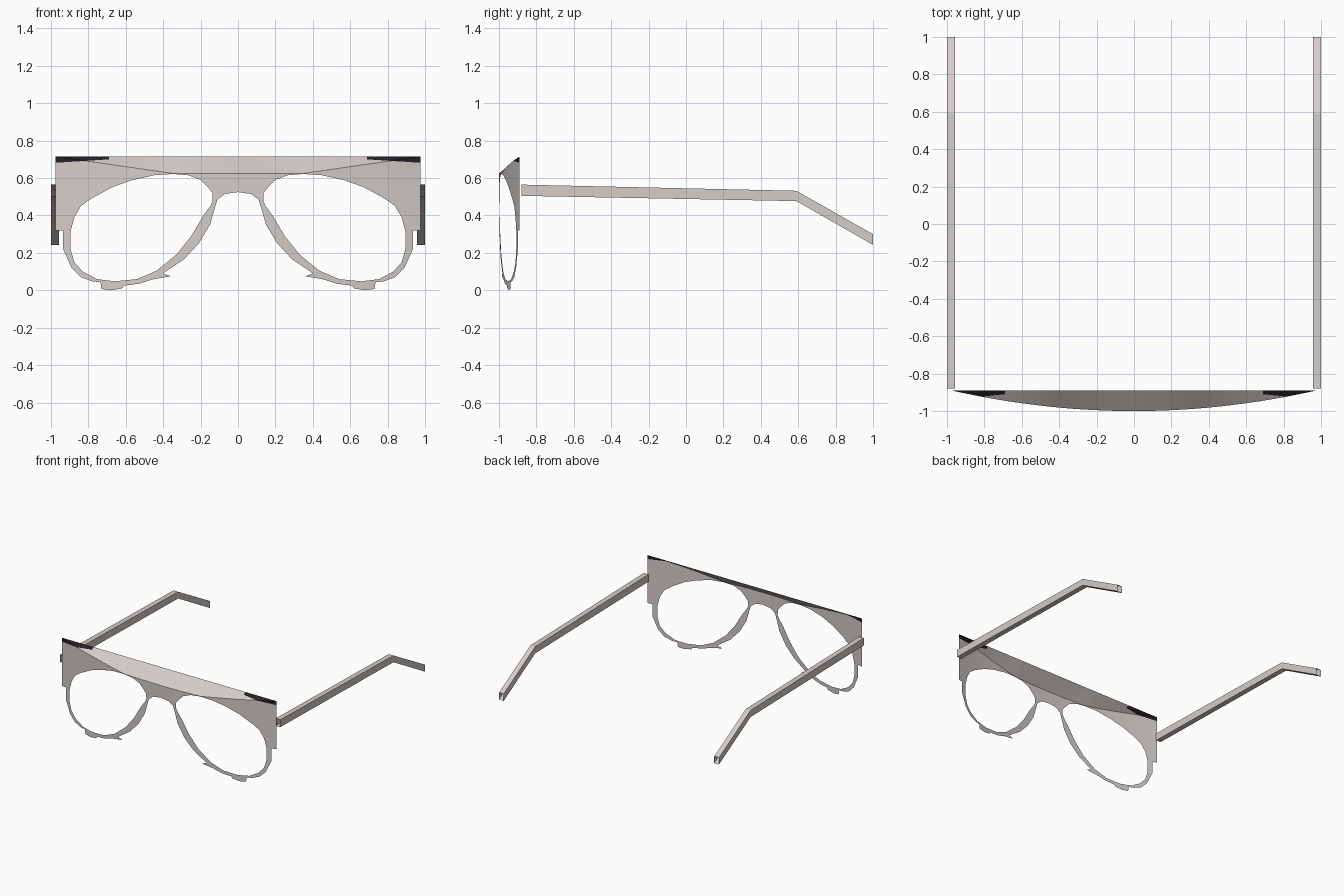
import bpy, bmesh, math
from mathutils import Vector

cube = bpy.data.objects.get("Cube")
if cube:
    bpy.data.objects.remove(cube, do_unlink=True)


def material(name, colour):
    mat = bpy.data.materials.new(name)
    mat.use_nodes = True
    mat.diffuse_color = (*colour, 1)
    mat.node_tree.nodes["Principled BSDF"].inputs["Base Color"].default_value = (*colour, 1)
    return mat


warm_grey = material("warm grey", (0.66, 0.61, 0.585))
dark_plum = material("dark plum", (0.02, 0.014, 0.022))

TOP, BACK, HALF = 0.715, -0.89, 0.975
BROW_X, BROW_Z = 0.35, 0.625


def add_object(name, bm, materials):
    mesh = bpy.data.meshes.new(name)
    bm.to_mesh(mesh)
    bm.free()
    obj = bpy.data.objects.new(name, mesh)
    bpy.context.collection.objects.link(obj)
    for mat in materials:
        mesh.materials.append(mat)
    mirror = obj.modifiers.new("Mirror", 'MIRROR')
    mirror.use_clip = True
    return obj


def add_loop(bm, points):
    verts = [bm.verts.new((x, 0, z)) for x, z in points]
    for a, b in zip(verts, verts[1:] + verts[:1]):
        bm.edges.new((a, b))


def cut(bm, start, end):
    """Split the flat sheet along the line through two points."""
    direction = Vector((end[0] - start[0], 0, end[1] - start[1]))
    normal = direction.cross(Vector((0, 1, 0))).normalized()
    geometry = bm.verts[:] + bm.edges[:] + bm.faces[:]
    bmesh.ops.bisect_plane(bm, geom=geometry, dist=1e-5,
                           plane_co=(start[0], 0, start[1]), plane_no=normal)


def wrap(x):
    """Depth of the curved front at a given width."""
    return -1 + (1 + BACK) * (x / HALF) ** 2


def ridge(x):
    """Height where the front folds back into the sloping brow."""
    return BROW_Z + (TOP - BROW_Z) * max(0, (x - BROW_X) / (HALF - BROW_X))


# Front frame: half outline and one lens opening
outline = [(0, TOP), (HALF, TOP), (HALF, .32), (.935, .32), (.935, .22),
           (.89, .12), (.84, .07), (.78, .048), (.735, .043), (.73, .007),
           (.68, .0), (.62, .01), (.61, .025), (.53, .035), (.45, .06),
           (.36, .075), (.4, .09), (.38, .105), (.29, .165), (.21, .25),
           (.15, .35), (.13, .42), (.11, .485), (.07, .515), (0, .525)]
opening = [(.135, .48), (.136, .52), (.16, .55), (.2, .59), (.265, .615),
           (.345, .622), (.45, .615), (.57, .588), (.675, .55), (.785, .49),
           (.84, .45), (.875, .39), (.895, .315), (.895, .22), (.875, .15),
           (.83, .1), (.755, .06), (.66, .048), (.54, .06), (.435, .105),
           (.33, .19), (.25, .29), (.185, .4), (.145, .455)]
bm = bmesh.new()
add_loop(bm, outline)
add_loop(bm, opening)
bmesh.ops.triangle_fill(bm, edges=bm.edges[:], use_beauty=True, normal=(0, -1, 0))

# Cuts for the curve, the brow fold and the dark corner patches
for i in range(1, 20):
    cut(bm, (i * 0.05, 0), (i * 0.05, 1))
cut(bm, (0, BROW_Z), (1, BROW_Z))
cut(bm, (BROW_X, BROW_Z), (HALF, TOP))
patch_inner, patch_outer = (0.69, 0.7), (HALF, 0.682)
cut(bm, patch_inner, patch_outer)
cut(bm, patch_inner, (patch_inner[0], 1))

slope = (patch_outer[1] - patch_inner[1]) / (patch_outer[0] - patch_inner[0])
for face in bm.faces:
    c = face.calc_center_median()
    edge = patch_inner[1] + slope * (c.x - patch_inner[0])
    face.material_index = int(c.x > patch_inner[0] and c.z > edge)
    if face.normal.y > 0:
        face.normal_flip()

# Bend the flat sheet
for v in bm.verts:
    x, z = v.co.x, v.co.z
    v.co.y = wrap(x)
    fold = ridge(x)
    if z > fold and TOP - fold > 1e-4:
        v.co.y += (BACK - wrap(x)) * (z - fold) / (TOP - fold)
    elif z > fold:
        v.co.y = BACK
front = add_object("front_frame", bm, [warm_grey, dark_plum])

bpy.ops.object.select_all(action='DESELECT')
front.select_set(True)
bpy.context.view_layer.objects.active = front
bpy.ops.object.shade_smooth_by_angle(angle=math.radians(25))

# Temple arms: open rectangular tubes with a drop behind the ear
bm = bmesh.new()
rings = []
for y, low, high in [(-.88, .505, .565), (.59, .477, .532), (1, .243, .3)]:
    corners = [(.957, low), (1, low), (1, high), (.957, high)]
    rings.append([bm.verts.new((x, y, z)) for x, z in corners])
for a, b in zip(rings, rings[1:]):
    for i in range(4):
        j = (i + 1) % 4
        bm.faces.new((a[i], a[j], b[j], b[i]))
bmesh.ops.recalc_face_normals(bm, faces=bm.faces[:])
add_object("temple_arms", bm, [warm_grey])
